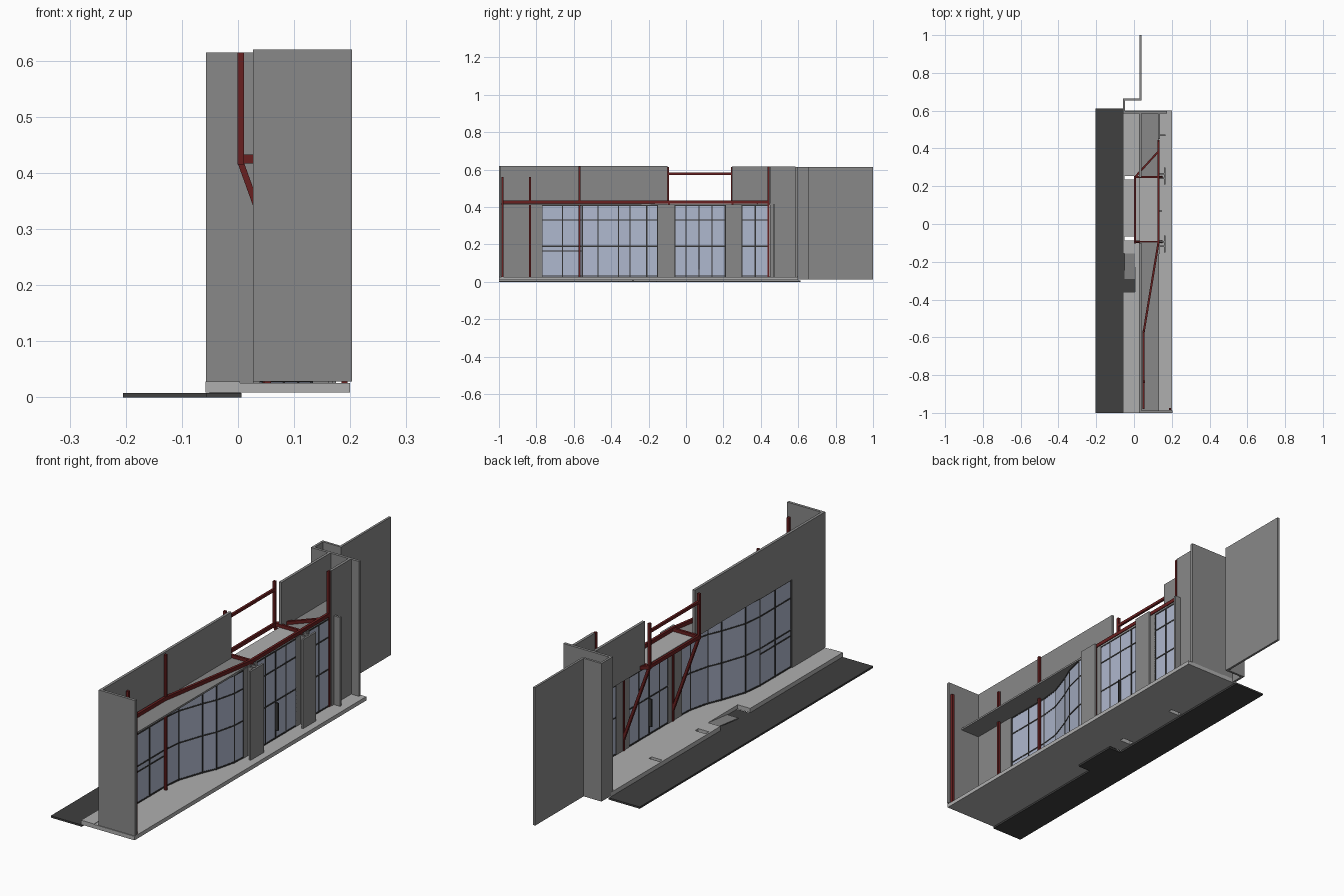
import bpy, bmesh, math
from mathutils import Vector

if "Cube" in bpy.data.objects:
    bpy.data.objects.remove(bpy.data.objects["Cube"])


def mat(name, r, g, b):
    m = bpy.data.materials.new(name)
    m.diffuse_color = (r, g, b, 1)
    m.use_nodes = True
    m.node_tree.nodes["Principled BSDF"].inputs["Base Color"].default_value = m.diffuse_color
    return m


GRAY = mat("wall gray", .25, .25, .25)
LIGHT = mat("paving light gray", .43, .43, .43)
ROAD = mat("asphalt dark gray", .05, .05, .05)
RED = mat("steel red", .14, .014, .014)
GLASS = mat("glass blue gray", .43, .48, .62)
FRAME = mat("frame charcoal", .035, .035, .035)


def finish(name, bm, m):
    bmesh.ops.recalc_face_normals(bm, faces=bm.faces)
    me = bpy.data.meshes.new(name)
    bm.to_mesh(me)
    bm.free()
    me.materials.append(m)
    ob = bpy.data.objects.new(name, me)
    bpy.context.collection.objects.link(ob)
    return ob


def box(name, m, x0, x1, y0, y1, z0, z1):
    bm = bmesh.new()
    bmesh.ops.create_cube(bm, size=1)
    for v in bm.verts:
        v.co = ((x0 + x1) / 2 + v.co.x * (x1 - x0),
                (y0 + y1) / 2 + v.co.y * (y1 - y0),
                (z0 + z1) / 2 + v.co.z * (z1 - z0))
    return finish(name, bm, m)


def bar(name, m, a, b, w=.012, h=.012):
    """Rectangular bar from a to b."""
    a, b = Vector(a), Vector(b)
    d = b - a
    bm = bmesh.new()
    bmesh.ops.create_cube(bm, size=1)
    up = Vector((0, 0, 1)) if abs(d.normalized().z) < .99 else Vector((0, 1, 0))
    side = d.cross(up).normalized()
    top = side.cross(d).normalized()
    for v in bm.verts:
        v.co = (a + b) / 2 + d * v.co.x + side * (v.co.y * w) + top * (v.co.z * h)
    return finish(name, bm, m)


def glazing(name, pts, z0, z1, rails):
    """Glass wall along plan points, with a mullion at each point and rails."""
    for i, (x, y) in enumerate(pts):
        bar(name + "_mullion", FRAME, (x, y, z0), (x, y, z1), .006, .006)
        if i == len(pts) - 1:
            break
        X, Y = pts[i + 1]
        bar(name + "_glass", GLASS, (x, y, (z0 + z1) / 2), (X, Y, (z0 + z1) / 2), .003, z1 - z0)
        for z in rails:
            bar(name + "_rail", FRAME, (x, y, z), (X, Y, z), .006, .006)


# road, with a bay reaching under the ramp opening
box("road", ROAD, -.205, -.055, -1, .612, 0, .008)
box("road_bay", ROAD, -.055, .006, -.36, -.155, 0, .008)

# paving: inner floor, and kerb strip broken by the ramp and two drain slots
box("floor", LIGHT, .004, .2, -1, .6, .009, .026)
for y0, y1 in ((-1, -.36), (-.155, -.087), (-.065, .236), (.254, .6)):
    box("kerb", LIGHT, -.058, .004, y0, y1, .009, .028)
for y0, y1 in ((-.087, -.065), (.236, .254)):
    box("slot_rim", LIGHT, -.058, -.05, y0, y1, .009, .028)
bar("ramp", GRAY, (-.023, -.29, .009), (-.023, -.155, .024), .055, .004)

# solid walls
box("end_wall", GRAY, .027, .203, -1, -.988, .028, .62)
box("facade_lower_wall", GRAY, .027, .039, -.99, -.77, .026, .412)
box("facade_upper_wall", GRAY, .027, .039, -.99, -.1, .412, .62)
box("facade_upper_wall_short", GRAY, .027, .039, .245, .585, .412, .617)
box("corner_wall", GRAY, .126, .138, .45, .585, .026, .617)
box("cross_wall", GRAY, -.057, .175, .585, .597, .012, .615)
box("step_side_wall", GRAY, -.057, -.047, .597, .665, .012, .615)
box("step_back_wall", GRAY, -.057, .04, .655, .665, .012, .615)
box("far_wall", GRAY, .029, .039, .665, 1, .012, .615)

# ceiling slab behind the facade, with a lighter panel at the entrance
box("soffit", GRAY, .03, .132, -.99, -.1, .411, .419)
box("soffit_entrance", LIGHT, .03, .132, -.1, .25, .411, .419)
box("soffit_side", GRAY, .03, .132, .25, .585, .411, .419)

# pillars with a face plate and two webs
for y0, y1 in ((-.152, -.06), (.21, .3)):
    c = (y0 + y1) / 2
    box("pillar_face", GRAY, .16, .168, y0, y1, .026, .414)
    for s in (-.012, .012):
        box("pillar_web", GRAY, .13, .162, c + s - .004, c + s + .004, .026, .414)
    box("pillar_back", GRAY, .128, .134, y0, y1, .026, .414)
box("corner_bracket", GRAY, .13, .168, .465, .475, .026, .414)

# glazing
curve = [(.033, -.77), (.033, -.66), (.033, -.555), (.042, -.47), (.08, -.36),
         (.106, -.3), (.128, -.21), (.131, -.152)]
glazing("curved_window", curve, .026, .412, (.03, .19, .33, .409))
bar("low_rail", FRAME, (.033, -.77, .165), (.033, -.555, .165), .006, .006)
glazing("entrance_window", [(.131, y) for y in (-.06, .0, .07, .14, .21)], .026, .412,
        (.03, .19, .33, .409))
glazing("side_window", [(.131, y) for y in (.3, .37, .44)], .026, .412, (.03, .19, .33, .409))
for x in (.123, .139):
    bar("door_handle", FRAME, (x, .07, .065), (x, .07, .185), .016, .005)

# red steel: posts
for x, y, z0, z1 in ((.19, -.98, .026, .56), (.053, -.835, .026, .56), (.05, -.57, .026, .617),
                     (.13, .44, .026, .617), (.13, -.092, .026, .43), (.13, .248, .026, .43),
                     (.005, -.097, .415, .615), (.005, .245, .415, .615)):
    bar("steel_post", RED, (x, y, z0), (x, y, z1), .011, .011)

# red steel: level beams
z = .427
run = [(.05, -.98), (.05, -.58), (.13, -.094), (.13, .445)]
for a, b in zip(run, run[1:]):
    bar("steel_beam", RED, (*a, z), (*b, z), .011, .016)
for a, b in (((.005, -.097), (.005, .25)), ((0, -.094), (.13, -.094)),
             ((0, .248), (.13, .248)), ((.005, .248), (.13, .385))):
    bar("canopy_beam", RED, (*a, z - .002), (*b, z - .002), .01, .016)
bar("top_beam", RED, (.005, -.097, .578), (.005, .245, .578), .01, .012)

# red steel: sloping braces under the canopy
for y in (-.094, .248):
    bar("steel_brace", RED, (.005, y, .418), (.145, y, .03), .011, .011)
